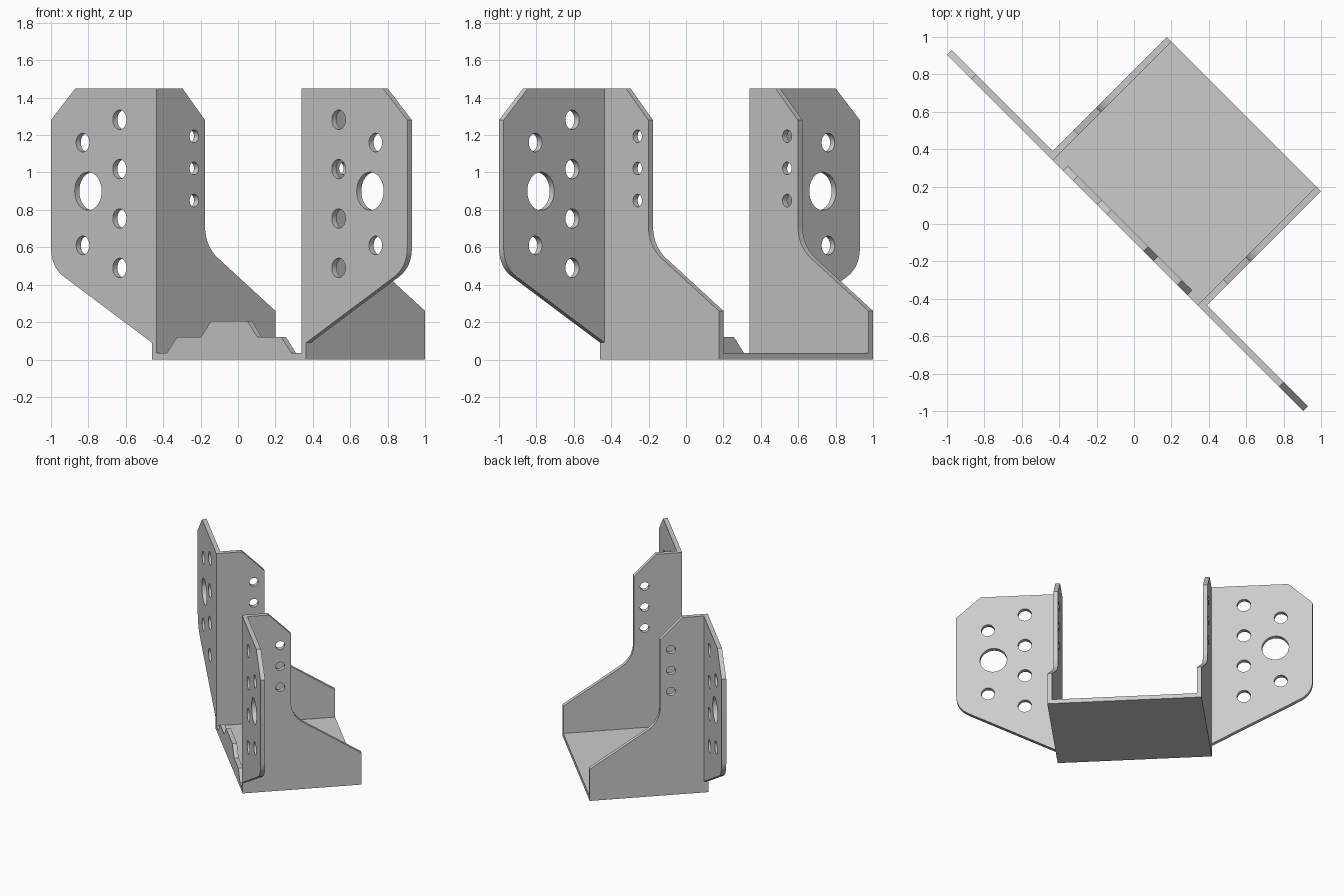
import bpy
import bmesh
from math import cos, sin, pi, sqrt
from mathutils import Vector

cube = bpy.data.objects.get("Cube")
if cube:
    bpy.data.objects.remove(cube, do_unlink=True)

T = 0.035        # sheet thickness
W = 0.583        # half width of the stirrup
H = 1.347        # half width across the flanges
FRONT = -0.067   # front plane, along the depth axis
BACK = 0.831     # rear plane
TOP = 1.45

steel = bpy.data.materials.new("galvanised grey")
steel.use_nodes = True
grey = (0.6, 0.6, 0.6, 1)
steel.diffuse_color = grey
steel.node_tree.nodes["Principled BSDF"].inputs["Base Color"].default_value = grey


def circle(x, y, r, n=32):
    return [(x + r * cos(2 * pi * i / n), y + r * sin(2 * pi * i / n)) for i in range(n)]


def bend(a, corner, b, n=8):
    """Rounded corner from a to b."""
    a, c, b = Vector(a), Vector(corner), Vector(b)
    ts = [i / n for i in range(n + 1)]
    return [tuple(a * (1 - t) ** 2 + c * 2 * t * (1 - t) + b * t * t) for t in ts]


def plate(name, outline, holes, place):
    """Sheet cut from an outline with holes; place maps (a, b, t) to (across, depth, height)."""
    curve = bpy.data.curves.new(name, 'CURVE')
    curve.dimensions = '2D'
    curve.fill_mode = 'BOTH'
    curve.extrude = T / 2
    for loop in [outline] + holes:
        spline = curve.splines.new('POLY')
        spline.points.add(len(loop) - 1)
        for p, (a, b) in zip(spline.points, loop):
            p.co = (a, b, 0, 1)
        spline.use_cyclic_u = True
        spline.use_smooth = False
    temp = bpy.data.objects.new(name + " outline", curve)
    bpy.context.collection.objects.link(temp)
    bpy.context.view_layer.update()
    dg = bpy.context.evaluated_depsgraph_get()
    mesh = bpy.data.meshes.new_from_object(temp.evaluated_get(dg))
    bpy.data.objects.remove(temp, do_unlink=True)

    bm = bmesh.new()
    bm.from_mesh(mesh)
    bmesh.ops.remove_doubles(bm, verts=bm.verts, dist=0.0005)
    # The bracket stands turned by 45 degrees
    for v in bm.verts:
        u, d, z = place(*v.co)
        v.co = ((u + d) / sqrt(2), (d - u) / sqrt(2), z)
    bmesh.ops.recalc_face_normals(bm, faces=bm.faces)
    bm.to_mesh(mesh)
    bm.free()
    mesh.materials.clear()
    mesh.materials.append(steel)
    obj = bpy.data.objects.new(name, mesh)
    bpy.context.collection.objects.link(obj)
    bpy.ops.object.select_all(action='DESELECT')
    obj.select_set(True)
    bpy.context.view_layer.objects.active = obj
    bpy.ops.object.shade_smooth_by_angle(angle=pi / 6)
    return obj


# Flange outline and nail holes
flange = [(W - T, 0), (W, 0), (W, 0.09)]
flange += bend((1.25, 0.443), (H, 0.495), (H, 0.6))
flange += [(H, 1.28), (1.163, TOP), (W - T, TOP)]
flange_holes = [circle(1.066, 0.9, 0.102)]
flange_holes += [circle(1.107, z, 0.05) for z in (0.61, 1.16)]
flange_holes += [circle(0.828, 0.49 + 0.264 * i, 0.052) for i in range(4)]

# Side wall outline and nail holes
wall = [(FRONT + T, 0), (BACK, 0), (BACK, 0.26)]
wall += bend((0.40, 0.54), (0.298, 0.606), (0.298, 0.72))
wall += [(0.298, 1.28), (0.128, TOP), (FRONT + T, TOP)]
wall_holes = [circle(0.216, 0.85 + 0.172 * i, 0.034) for i in range(3)]

for side, s in (("left", 1), ("right", -1)):
    plate(side + "_flange", flange, flange_holes,
          lambda a, b, t: (s * a, FRONT + T / 2 + t, b))
    plate(side + "_wall", wall, wall_holes,
          lambda a, b, t: (s * (W - T / 2 + t), a, b))

# Seat between the walls
inner = W - T
plate("seat", [(-inner, FRONT + T), (inner, FRONT + T), (inner, BACK), (-inner, BACK)], [],
      lambda a, b, t: (a, b, T / 2 + t))

# Stepped lip at the front of the seat
half = [(inner, 0), (inner, T), (0.47, T), (0.395, 0.12), (0.213, 0.12), (0.138, 0.205)]
lip = half + [(-a, b) for a, b in reversed(half)]
plate("front_lip", lip, [], lambda a, b, t: (a, FRONT + T / 2 + t, b))
